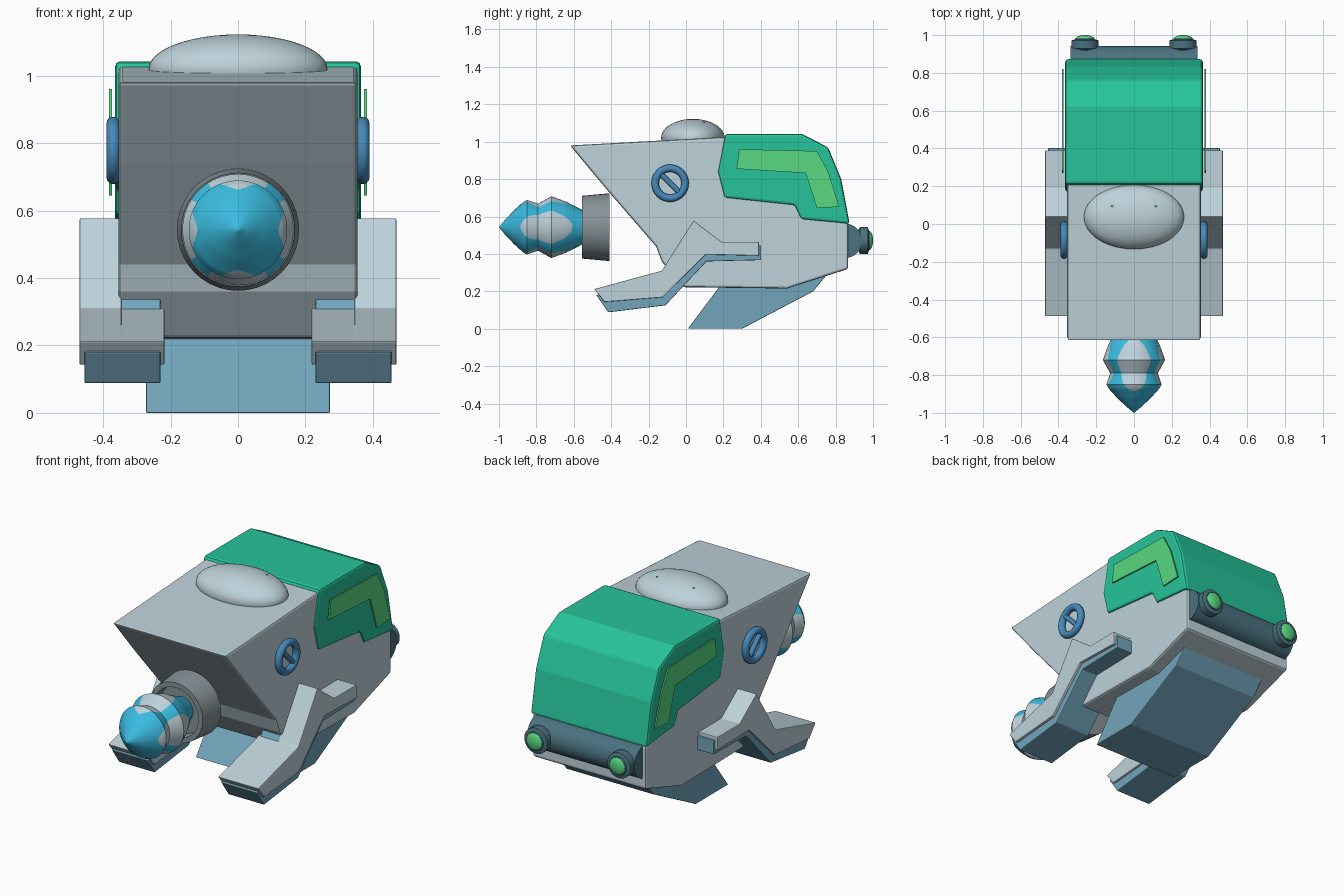
import bpy, bmesh, math
from mathutils import Matrix, Vector

cube = bpy.data.objects.get("Cube")
if cube:
    bpy.data.objects.remove(cube, do_unlink=True)


def material(name, *srgb):
    rgb = [((c / 255 + 0.055) / 1.055) ** 2.4 for c in srgb] + [1]
    m = bpy.data.materials.new(name)
    m.use_nodes = True
    m.diffuse_color = rgb
    m.node_tree.nodes["Principled BSDF"].inputs["Base Color"].default_value = rgb
    return m


GREY = material("pale grey", 190, 210, 218)
STEEL = material("mid grey", 134, 146, 151)
BLUE = material("dusty blue", 115, 165, 188)
GREEN = material("sea green", 38, 196, 154)
LIME = material("light green", 88, 216, 128)
TEAL = material("dark teal", 74, 114, 128)
RING = material("ring blue", 70, 137, 186)
CYAN = material("cyan", 58, 188, 225)


def finish(name, bm, mats, bevel=0, smooth=True):
    bmesh.ops.remove_doubles(bm, verts=bm.verts, dist=0.0001)
    bmesh.ops.recalc_face_normals(bm, faces=bm.faces)
    me = bpy.data.meshes.new(name)
    bm.to_mesh(me)
    bm.free()
    for m in mats:
        me.materials.append(m)
    ob = bpy.data.objects.new(name, me)
    bpy.context.collection.objects.link(ob)
    if smooth:
        for p in me.polygons:
            p.use_smooth = True
        me.set_sharp_from_angle(angle=math.radians(35))
    if bevel:
        mod = ob.modifiers.new("Bevel", "BEVEL")
        mod.width, mod.segments, mod.limit_method = bevel, 2, "ANGLE"
    return ob


def slab(name, profile, x0, x1, mat, bevel=0):
    """Side profile (y, z) extruded across x."""
    bm = bmesh.new()
    face = bm.faces.new([bm.verts.new((x0, y, z)) for y, z in profile])
    new = bmesh.ops.extrude_face_region(bm, geom=[face])["geom"]
    bmesh.ops.translate(bm, vec=(x1 - x0, 0, 0),
                        verts=[v for v in new if isinstance(v, bmesh.types.BMVert)])
    return finish(name, bm, [mat], bevel, smooth=False)


def lathe(name, profile, centre, mats, angles, rule=lambda y, i: 0):
    """Profile (y, radius) spun about the y axis; angles(y) lists the columns."""
    bm = bmesh.new()
    rows = [[bm.verts.new((centre[0] + r * math.cos(a), y, centre[1] + r * math.sin(a)))
             for a in angles(y)] for y, r in profile]
    for (y0, _), (y1, _), low, high in zip(profile, profile[1:], rows, rows[1:]):
        n = len(low)
        for i in range(n):
            k = (i + 1) % n
            f = bm.faces.new((low[i], low[k], high[k], high[i]))
            f.material_index = rule((y0 + y1) / 2, i)
    return finish(name, bm, mats)


def even(y):
    return [math.tau * i / 40 for i in range(40)]


def ball(name, centre, size, mat):
    bm = bmesh.new()
    bmesh.ops.create_uvsphere(bm, u_segments=48, v_segments=24, radius=1,
                              matrix=Matrix.Translation(centre) @ Matrix.Diagonal((*size, 1)))
    return finish(name, bm, [mat])


# Hull, rear cover and belly
slab("hull", [(-0.62, 0.98), (0.21, 1.025), (0.6, 1.02), (0.75, 0.94), (0.82, 0.78), (0.867, 0.55),
              (0.867, 0.32), (0.54, 0.215), (-0.015, 0.222), (-0.13, 0.36), (-0.16, 0.44),
              (-0.42, 0.74)], -0.354, 0.354, GREY, 0.012)
slab("rear_cover", [(0.21, 1.042), (0.62, 1.042), (0.76, 0.97), (0.83, 0.8), (0.875, 0.56),
                    (0.615, 0.585), (0.58, 0.66), (0.205, 0.7), (0.17, 0.84)],
     -0.364, 0.364, GREEN, 0.014)
slab("belly_keel", [(0.01, 0), (0.3, 0), (0.68, 0.2), (0.75, 0.285), (0.6, 0.3), (0.22, 0.28)],
     -0.273, 0.273, BLUE, 0.004)

# Canopy dome with two tiny lights
ball("canopy_dome", (0, 0.037, 1.02), (0.265, 0.17, 0.102), GREY)

# Drill nose: pale lens-shaped patches set in a cyan spindle
OUTLINE = [(-1, 0), (-0.97, 0.037), (-0.92, 0.09), (-0.87, 0.135), (-0.85, 0.146), (-0.79, 0.126),
           (-0.72, 0.165), (-0.64, 0.136), (-0.55, 0.09), (-0.48, 0.06)]


def patch_half_angle(y):
    t = 1 - ((y + 0.745) / 0.14) ** 2
    return math.radians(33) * math.sqrt(t) if t > 0 else 0


def nose_angles(y):
    h, q = max(patch_half_angle(y), 0.03), math.pi / 4
    side = [h + (q - h) * k / 4 for k in range(4)]
    columns = [-q] + [-a for a in side[:0:-1]] + [h * k / 4 for k in range(-4, 5)] + side[1:]
    return [a + quarter * math.pi / 2 for quarter in range(4) for a in columns]


spindle = []
for (ya, ra), (yb, rb) in zip(OUTLINE, OUTLINE[1:]):
    spindle += [(ya + (yb - ya) * k / 6, ra + (rb - ra) * k / 6) for k in range(6)]
spindle.append(OUTLINE[-1])
lathe("nose_drill", spindle, (0, 0.543), [CYAN, GREY], nose_angles,
      lambda y, i: int(4 <= i % 16 < 12 and patch_half_angle(y) > 0))
lathe("nose_collar", [(-0.41, 0), (-0.41, 0.181), (-0.555, 0.168), (-0.555, 0.14),
                      (-0.5, 0.135), (-0.5, 0)], (0, 0.543), [STEEL], even)

# Rear bumper pipe
bm = bmesh.new()
bmesh.ops.create_cone(bm, cap_ends=True, segments=32, radius1=0.092, radius2=0.092, depth=0.67,
                      matrix=Matrix.Translation((0, 0.85, 0.47)) @ Matrix.Rotation(math.pi / 2, 4, "Y"))
finish("bumper_pipe", bm, [TEAL])

FOOT = [(-0.49, 0.212), (-0.12, 0.31), (-0.08, 0.25), (-0.125, 0.168), (-0.435, 0.143)]
LEG = [(-0.49, 0.212), (-0.13, 0.31), (0.04, 0.578), (0.19, 0.465), (0.39, 0.465),
       (0.39, 0.39), (0.105, 0.397), (-0.125, 0.168), (-0.435, 0.143)]
SOLE = [(-0.48, 0.18), (-0.415, 0.088), (-0.11, 0.125), (0.11, 0.36), (0.402, 0.367),
        (0.402, 0.445), (0.05, 0.44), (-0.08, 0.385), (-0.14, 0.29), (-0.4, 0.2)]
STRIPE = [(0.285, 0.96), (0.7, 0.95), (0.76, 0.84), (0.82, 0.652), (0.7, 0.645),
          (0.64, 0.832), (0.27, 0.855)]

for s, side in ((1, "left"), (-1, "right")):
    # Legs
    slab(side + "_leg", LEG, s * 0.345, s * 0.47, GREY, 0.004)
    slab(side + "_foot", FOOT, s * 0.218, s * 0.4695, GREY, 0.004)
    slab(side + "_sole", SOLE, s * 0.23, s * 0.455, BLUE, 0.004)
    # Side stripe
    slab(side + "_stripe", STRIPE, s * 0.374, s * 0.382, LIME)
    # Ring with a diagonal bar
    ring = [(0.08 + 0.02 * math.cos(math.tau * k / 12), s * (0.37 + 0.02 * math.sin(math.tau * k / 12)))
            for k in range(13)]
    bm = bmesh.new()
    rows = [[bm.verts.new((x, -0.085 + r * math.cos(a), 0.778 + r * math.sin(a))) for a in even(0)]
            for r, x in ring]
    for low, high in zip(rows, rows[1:]):
        for i in range(len(low)):
            k = (i + 1) % len(low)
            bm.faces.new((low[i], low[k], high[k], high[i]))
    finish(side + "_ring", bm, [RING])
    bm = bmesh.new()
    bmesh.ops.create_cone(bm, cap_ends=True, segments=12, radius1=0.014, radius2=0.014, depth=0.165,
                          matrix=Matrix.Translation((s * 0.37, -0.085, 0.778))
                          @ Matrix.Rotation(math.radians(45), 4, "X"))
    finish(side + "_ring_bar", bm, [RING])
    # Rear lamp and canopy light
    lathe(side + "_lamp_housing", [(0.88, 0), (0.88, 0.055), (0.925, 0.06), (0.93, 0.072),
                                   (0.972, 0.072), (0.978, 0.052), (0.985, 0.05), (0.985, 0)],
          (s * 0.26, 0.472), [TEAL], even)
    ball(side + "_lamp_lens", (s * 0.26, 0.98, 0.472), (0.05, 0.02, 0.05), LIME)
    ball(side + "_canopy_light", (s * 0.115, 0.095, 1.104), (0.006, 0.006, 0.004), LIME)
